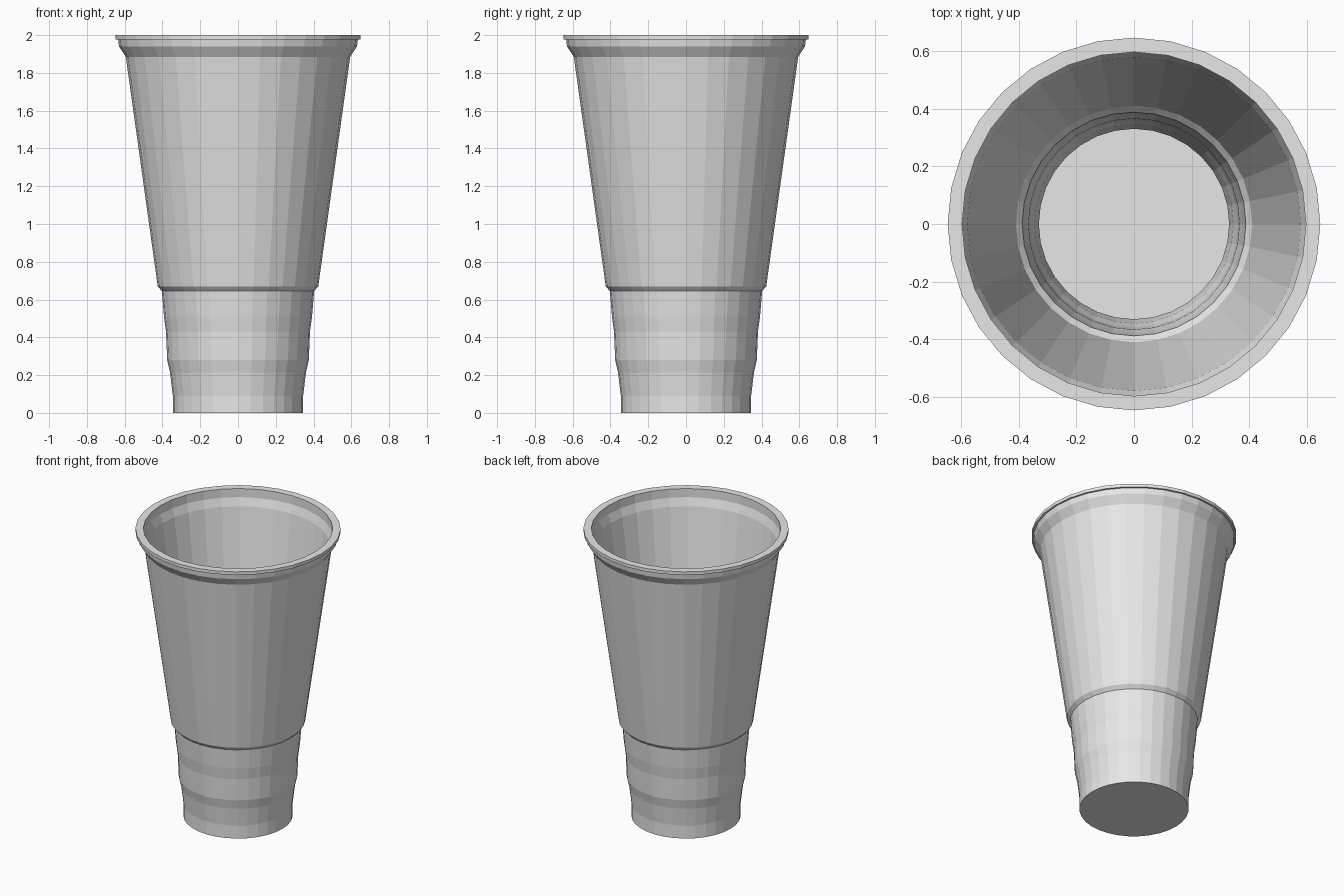
import bpy
import bmesh
from math import tau, cos, sin

SIDES = 32

cube = bpy.data.objects.get("Cube")
if cube:
    bpy.data.objects.remove(cube, do_unlink=True)

# Plain grey plastic
plastic = bpy.data.materials.new("grey_plastic")
plastic.use_nodes = True
grey = (0.8, 0.8, 0.8, 1)
plastic.diffuse_color = grey
plastic.node_tree.nodes["Principled BSDF"].inputs["Base Color"].default_value = grey


def lathe(name, profile):
    """Turn (radius, height) points about z and cap both ends."""
    bm = bmesh.new()
    rings = [[bm.verts.new((r * cos(tau * i / SIDES), r * sin(tau * i / SIDES), z))
              for i in range(SIDES)] for r, z in profile]
    for low, high in zip(rings, rings[1:]):
        for i in range(SIDES):
            j = (i + 1) % SIDES
            bm.faces.new((low[i], low[j], high[j], high[i]))
    bm.faces.new(rings[0][::-1])
    bm.faces.new(rings[-1])
    bmesh.ops.recalc_face_normals(bm, faces=bm.faces)
    mesh = bpy.data.meshes.new(name)
    bm.to_mesh(mesh)
    bm.free()
    mesh.materials.append(plastic)
    obj = bpy.data.objects.new(name, mesh)
    bpy.context.collection.objects.link(obj)
    return obj


# Outer wall: stepped foot, grip ledge, tapered body
wall = [(0.345, 0.09), (0.36, 0.215), (0.375, 0.28), (0.381, 0.43),
        (0.392, 0.51), (0.403, 0.645), (0.425, 0.67), (0.594, 1.885)]
# Flared collar and overhanging lip
lip = [(0.63, 1.94), (0.635, 1.978), (0.648, 1.978), (0.648, 2.0),
       (0.598, 2.0), (0.598, 1.94)]
# Inner wall follows the outer one at the wall thickness
thickness = 0.014
inside = [(r - thickness, z) for r, z in reversed(wall)]

lathe("cup", [(0.345, 0)] + wall + lip + inside + [(0.331, 0.015)])
